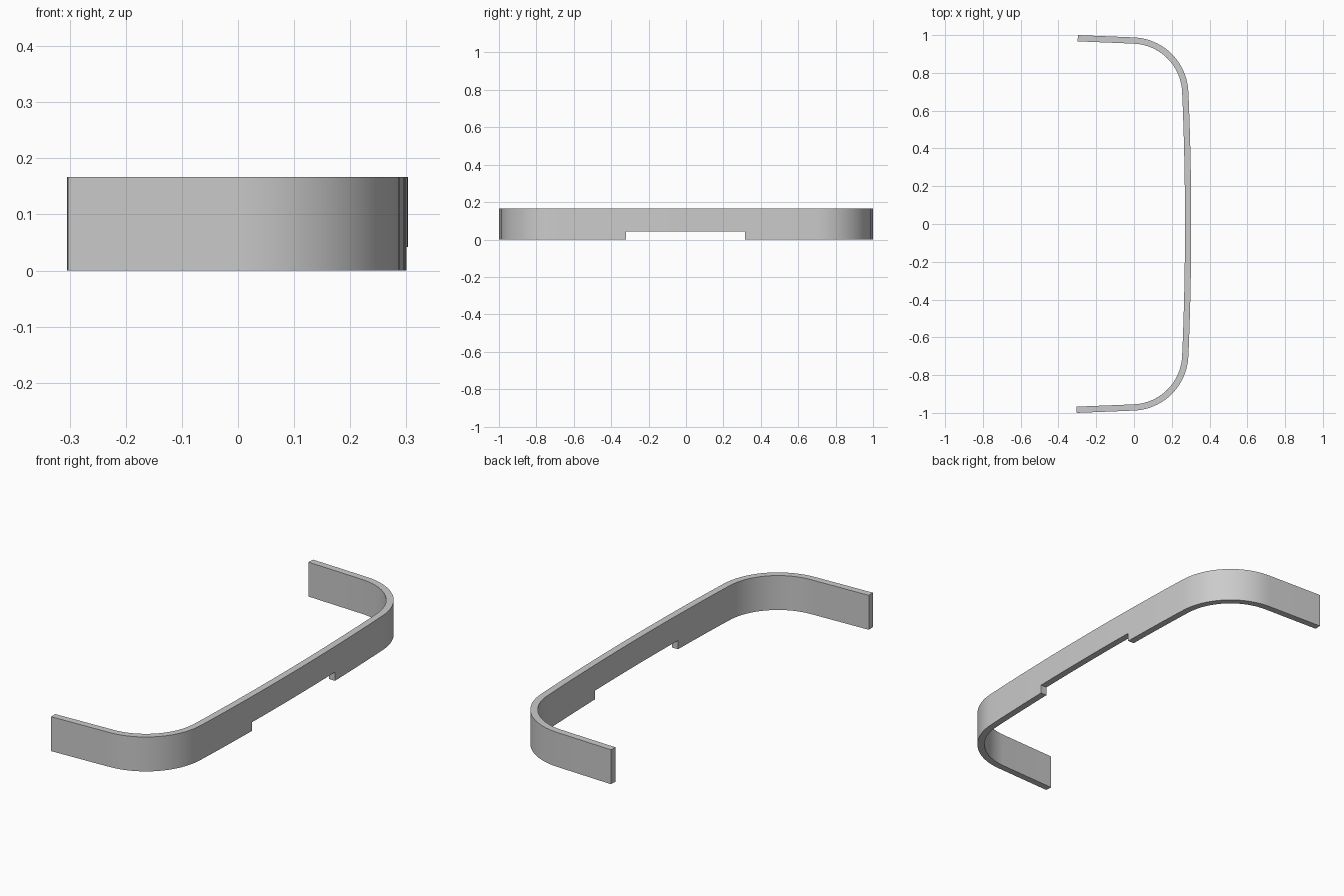
import bpy
import bmesh
from math import radians, cos, sin
from mathutils import Vector

HEIGHT = 0.167
THICK = 0.033
RADIUS = 0.3
CORNER = Vector((-0.012, 0.688))
BOW = 0.0306           # curvature of the long face
TILT = 2.5             # small splay of the straight runs, in degrees
ARC_STEPS = 20
BOW_STEPS = 20

cube = bpy.data.objects.get("Cube")
if cube:
    bpy.data.objects.remove(cube, do_unlink=True)

grey = bpy.data.materials.new("plain_grey")
grey.use_nodes = True
colour = (0.6, 0.6, 0.6, 1)
grey.diffuse_color = colour
grey.node_tree.nodes["Principled BSDF"].inputs["Base Color"].default_value = colour


def add_object(name, bm):
    bmesh.ops.recalc_face_normals(bm, faces=bm.faces)
    mesh = bpy.data.meshes.new(name)
    bm.to_mesh(mesh)
    bm.free()
    mesh.materials.append(grey)
    obj = bpy.data.objects.new(name, mesh)
    bpy.context.collection.objects.link(obj)
    return obj


def half_path(end_x):
    """Outer line and its normals, from the arm tip to the start of the bow."""
    tip_n = Vector((cos(radians(90 - TILT)), sin(radians(90 - TILT))))
    pts = [(Vector((end_x, 1.0)), tip_n)]
    for i in range(ARC_STEPS + 1):
        a = radians(90 - TILT - (90 - 2 * TILT) * i / ARC_STEPS)
        n = Vector((cos(a), sin(a)))
        pts.append((CORNER + n * RADIUS, n))
    return pts


def mirrored(pts):
    return [(Vector((p.x, -p.y)), Vector((n.x, -n.y))) for p, n in reversed(pts)]


# Plan line: arm, corner, gently bowed face, corner, arm
back = half_path(-0.297)
front = mirrored(half_path(-0.303))
y0 = back[-1][0].y
bow = []
for i in range(1, BOW_STEPS):
    y = y0 * (1 - 2 * i / BOW_STEPS)
    bow.append((Vector((0.303 - BOW * y * y, y)),
                Vector((1, 2 * BOW * y)).normalized()))
path = back + bow + front

# Curved band: thicken the line inward and raise it
bm = bmesh.new()
rows = [(bm.verts.new((*p, 0)), bm.verts.new((*(p - n * THICK), 0)))
        for p, n in path]
for (a, b), (c, d) in zip(rows, rows[1:]):
    bm.faces.new((a, b, d, c))
raised = bmesh.ops.extrude_face_region(bm, geom=bm.faces[:])
bmesh.ops.translate(bm, vec=(0, 0, HEIGHT),
                    verts=[v for v in raised["geom"] if isinstance(v, bmesh.types.BMVert)])
band = add_object("bumper_band", bm)

# Shallow notch under the middle of the long face
bm = bmesh.new()
bmesh.ops.create_cube(bm, size=1)
bmesh.ops.scale(bm, vec=(0.2, 0.635, 0.09), verts=bm.verts)
bmesh.ops.translate(bm, vec=(0.28, -0.002, -0.003), verts=bm.verts)
cutter = add_object("notch_cutter", bm)
cutter.hide_render = True
cutter.hide_viewport = True

cut = band.modifiers.new("notch", "BOOLEAN")
cut.operation = "DIFFERENCE"
cut.solver = "EXACT"
cut.object = cutter

# Bake the notch, then shade smooth with crisp rims
bpy.context.view_layer.objects.active = band
band.select_set(True)
bpy.ops.object.modifier_apply(modifier=cut.name)
bpy.data.objects.remove(cutter, do_unlink=True)
bpy.ops.object.shade_smooth_by_angle(angle=radians(30))
